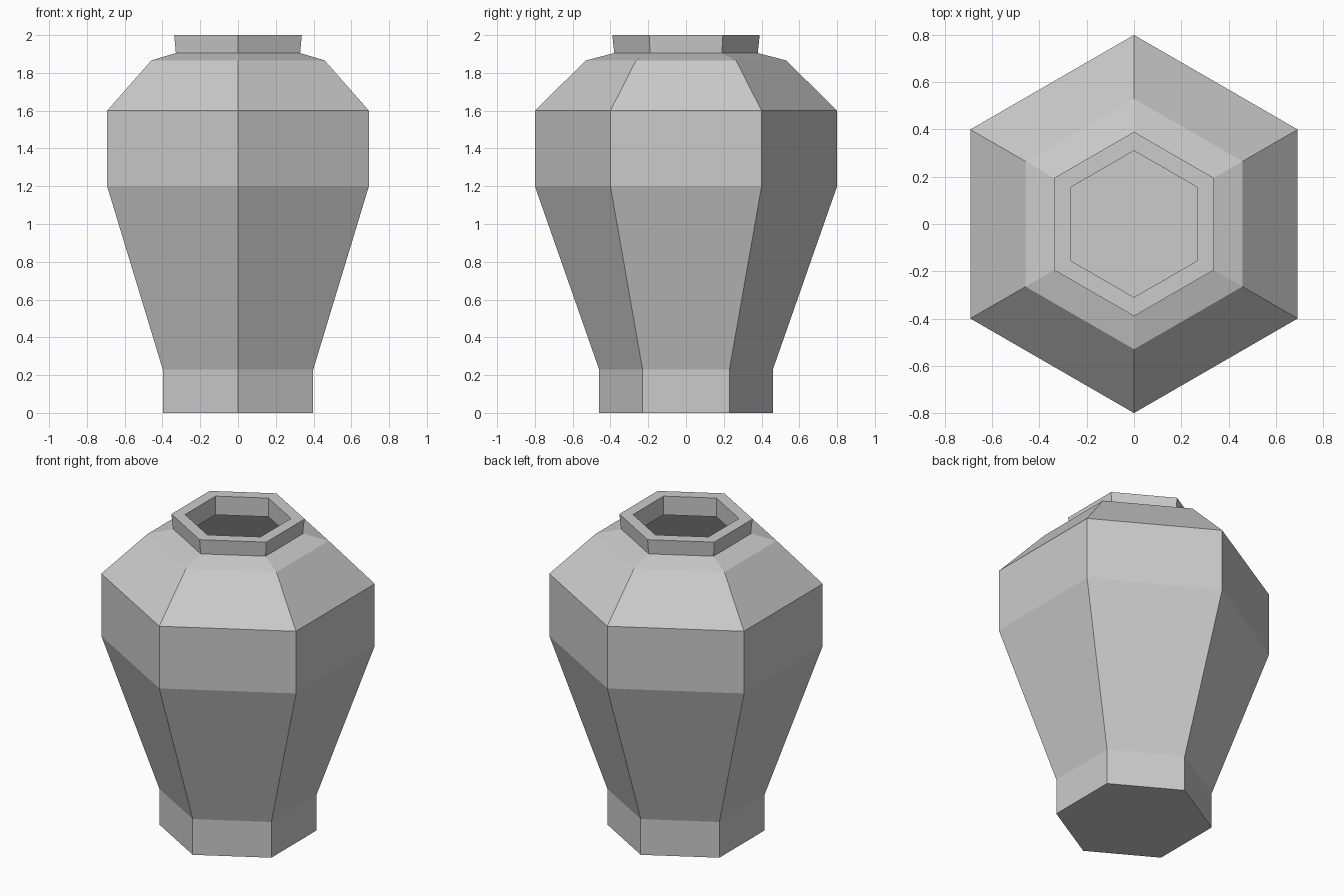
import bpy, bmesh, math

if "Cube" in bpy.data.objects:
    bpy.data.objects.remove(bpy.data.objects["Cube"])

SIDES = 6

# Outer wall from foot to rim, then back down the inner wall: (corner radius, height)
outer = [(0.46, 0.0), (0.46, 0.23), (0.80, 1.20), (0.80, 1.60),
         (0.53, 1.866), (0.38, 1.905), (0.39, 2.0)]
inner = [(0.31, 2.0), (0.31, 1.88), (0.46, 1.82), (0.72, 1.57),
         (0.72, 1.21), (0.38, 0.24), (0.38, 0.08)]


def lathe(name, profile):
    """Turn a profile into a faceted closed solid with corners on the y axis."""
    bm = bmesh.new()
    rings = []
    for r, z in profile:
        angles = [math.pi / 2 + 2 * math.pi * i / SIDES for i in range(SIDES)]
        rings.append([bm.verts.new((r * math.cos(a), r * math.sin(a), z)) for a in angles])
    for lower, upper in zip(rings, rings[1:]):
        for i in range(SIDES):
            j = (i + 1) % SIDES
            bm.faces.new((lower[i], lower[j], upper[j], upper[i]))
    bm.faces.new(rings[0][::-1])   # underside
    bm.faces.new(rings[-1])        # inside floor
    bmesh.ops.recalc_face_normals(bm, faces=bm.faces)
    mesh = bpy.data.meshes.new(name)
    bm.to_mesh(mesh)
    bm.free()
    obj = bpy.data.objects.new(name, mesh)
    bpy.context.collection.objects.link(obj)
    return obj


# Hollow hexagonal vase
lathe("vase", outer + inner)
